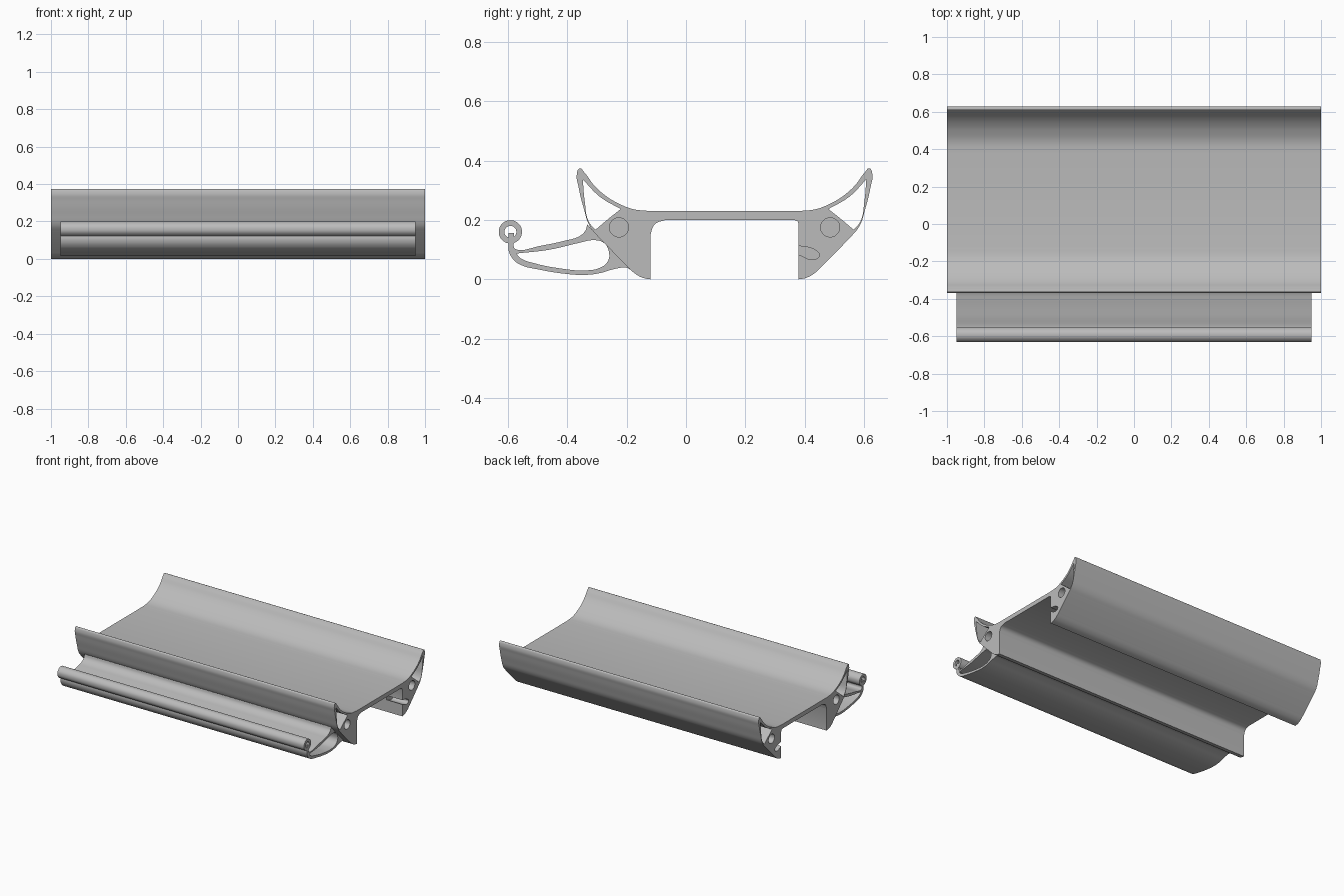
import bpy, math
from mathutils import Matrix

if "Cube" in bpy.data.objects:
    bpy.data.objects.remove(bpy.data.objects["Cube"], do_unlink=True)

grey = bpy.data.materials.new("grey metal")
grey.use_nodes = True
COLOUR = (0.5, 0.5, 0.5, 1)
grey.diffuse_color = COLOUR
grey.node_tree.nodes["Principled BSDF"].inputs["Base Color"].default_value = COLOUR

MID = 0.13                      # the channel is symmetric about this y
AXES = Matrix(((0, 0, 1, 0), (1, 0, 0, 0), (0, 1, 0, 0), (0, 0, 0, 1)))


def extrude(name, loops, half_length, x=0):
    """Extrude closed loops of (points, kinds) along x; A is smooth, V is a corner."""
    curve = bpy.data.curves.new(name, "CURVE")
    curve.dimensions = "2D"
    curve.fill_mode = "BOTH"
    curve.extrude = half_length
    for points, kinds in loops:
        spline = curve.splines.new("BEZIER")
        spline.bezier_points.add(len(points) - 1)
        spline.use_cyclic_u = True
        spline.resolution_u = 6
        for bp, (y, z), kind in zip(spline.bezier_points, points, kinds):
            bp.co = (y, z, 0)
            bp.handle_left_type = bp.handle_right_type = "AUTO" if kind == "A" else "VECTOR"
    ob = bpy.data.objects.new(name, curve)
    bpy.context.collection.objects.link(ob)
    select(ob)
    bpy.ops.object.convert(target="MESH")
    ob = bpy.context.object
    ob.data.transform(Matrix.Translation((x, 0, 0)) @ AXES)
    bpy.ops.object.mode_set(mode="EDIT")
    bpy.ops.mesh.select_all(action="SELECT")
    bpy.ops.mesh.remove_doubles(threshold=0.0002)
    bpy.ops.mesh.normals_make_consistent(inside=False)
    bpy.ops.object.mode_set(mode="OBJECT")
    ob.data.materials.clear()
    ob.data.materials.append(grey)
    return ob


def select(ob):
    bpy.ops.object.select_all(action="DESELECT")
    ob.select_set(True)
    bpy.context.view_layer.objects.active = ob


def smooth(ob):
    select(ob)
    bpy.ops.object.shade_smooth_by_angle(angle=math.radians(30))


def circle(y, z, r, n=8):
    return [(y + r * math.cos(i * math.tau / n), z + r * math.sin(i * math.tau / n))
            for i in range(n)], "A" * n


def side(points, sign):
    return [(MID + sign * s, z) for s, z in points]


def half(r):
    """Half outline from the inner ceiling round the leg and horn to the deck."""
    k = r * 0.293
    return [(0.25 - r, 0.2), (0.25 - k, 0.2 - k), (0.25, 0.2 - r), (0.25, 0),
            (0.275, 0.005), (0.30, 0.018), (0.33, 0.045), (0.425, 0.142),
            (0.455, 0.18), (0.475, 0.24), (0.492, 0.31), (0.498, 0.355),
            (0.488, 0.374), (0.474, 0.362), (0.44, 0.317), (0.40, 0.281),
            (0.36, 0.257), (0.31, 0.237), (0.25, 0.23)]


KINDS = "VAVVAAVVAAAAAAAAAAV"
HORN = [(0.478, 0.337), (0.42, 0.278), (0.35, 0.237), (0.40, 0.197),
        (0.435, 0.167), (0.458, 0.195), (0.471, 0.26)]

# Main channel with hollow horns
outline = (side(half(0.015), 1) + side(half(0.05), -1)[::-1], KINDS + KINDS[::-1])
cavities = [(side(HORN, s), "VAVAVAA") for s in (1, -1)]
channel = extrude("main_channel", [outline] + cavities, 1.0)

# Blind screw bores and the locating slot at both ends
slot = ([(0.36, 0.12), (0.38, 0.113), (0.437, 0.098), (0.449, 0.08),
         (0.432, 0.067), (0.38, 0.083), (0.36, 0.088)], "VVAAAVV")
for end in (1, -1):
    for loop in (circle(MID + 0.356, 0.175, 0.032), circle(MID - 0.356, 0.175, 0.032), slot):
        cutter = extrude("cutter", [loop], 0.12, end)
        cutter.hide_render = True
        select(channel)
        mod = channel.modifiers.new("bore", "BOOLEAN")
        mod.operation = "DIFFERENCE"
        mod.solver = "EXACT"
        mod.object = cutter
        bpy.ops.object.modifier_apply(modifier=mod.name)
        bpy.data.objects.remove(cutter, do_unlink=True)
smooth(channel)

# Hollow front arm, slightly shorter than the channel
arm_outer = ([(-0.598, 0.128), (-0.598, 0.098), (-0.583, 0.068), (-0.56, 0.05),
              (-0.49, 0.032), (-0.41, 0.019), (-0.34, 0.015), (-0.29, 0.021),
              (-0.24, 0.035), (-0.2, 0.039), (-0.185, 0.031), (-0.295, 0.143), (-0.333, 0.185),
              (-0.34, 0.163), (-0.36, 0.145), (-0.41, 0.13), (-0.49, 0.113),
              (-0.57, 0.1), (-0.58, 0.108), (-0.58, 0.128)], "VAAAAAAAAAVVVAAAAAAV")
arm_cavity = ([(-0.572, 0.087), (-0.46, 0.1), (-0.36, 0.123), (-0.31, 0.132),
               (-0.277, 0.123), (-0.26, 0.093), (-0.264, 0.06), (-0.29, 0.039),
               (-0.34, 0.03), (-0.425, 0.037), (-0.51, 0.054), (-0.557, 0.071)],
              "VAAAAAAAAAAA")
smooth(extrude("front_arm", [arm_outer, arm_cavity], 0.95))

# Rolled tube along the arm's edge, with the web that runs up into its bore
smooth(extrude("edge_tube", [circle(-0.592, 0.16, 0.039), circle(-0.592, 0.16, 0.02)], 0.95))
web = [(-0.598, 0.12), (-0.58, 0.12), (-0.58, 0.156), (-0.598, 0.156)]
smooth(extrude("tube_web", [(web, "VVVV")], 0.95))
